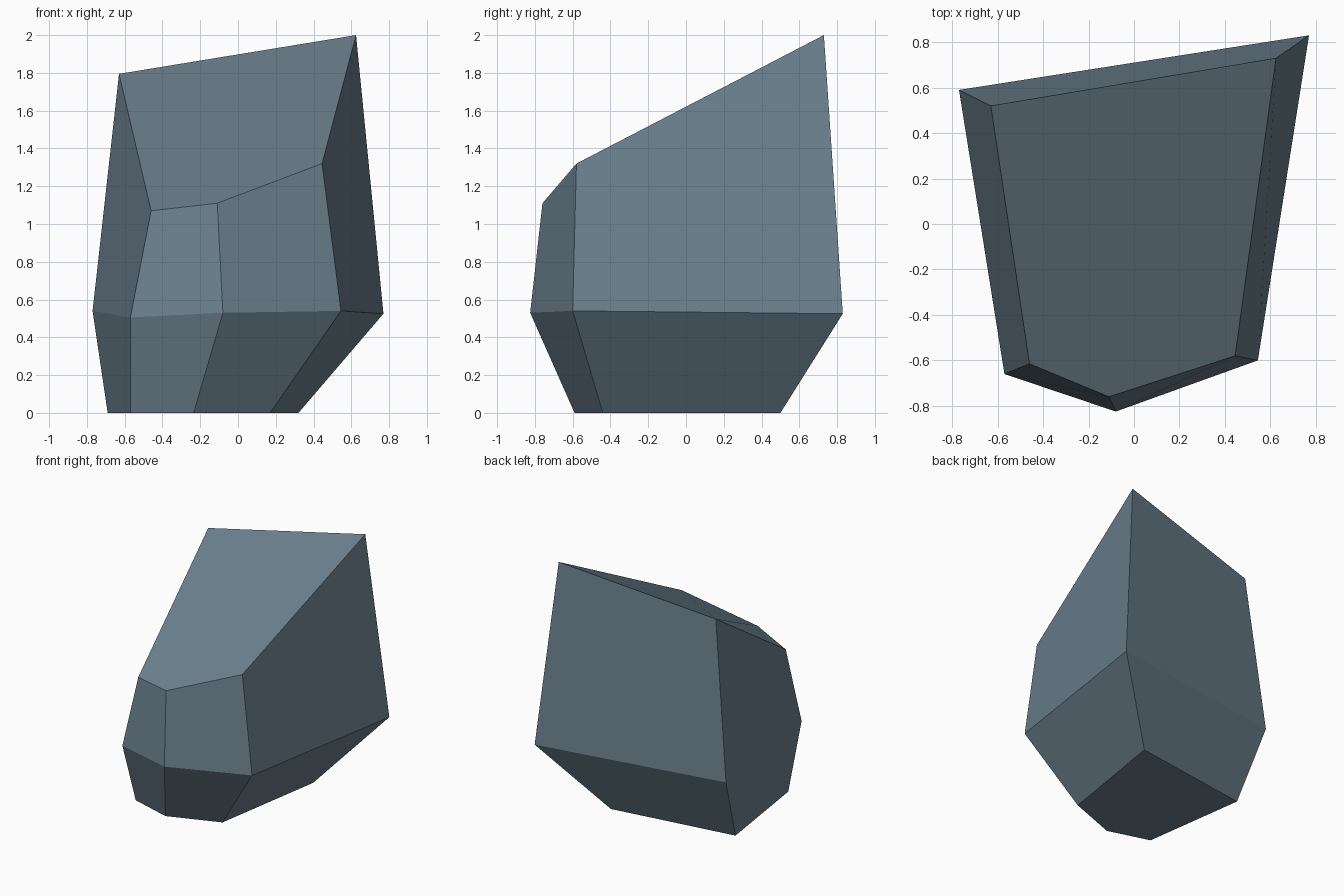
import bpy
import bmesh

if "Cube" in bpy.data.objects:
    bpy.data.objects.remove(bpy.data.objects["Cube"])

# Blue-grey stone colour
stone = bpy.data.materials.new("blue_grey_stone")
stone.diffuse_color = (0.150, 0.220, 0.270, 1.0)
stone.use_nodes = True
stone.node_tree.nodes["Principled BSDF"].inputs["Base Color"].default_value = stone.diffuse_color

# Three five-sided rings, counter-clockwise from the back right corner
rings = [
    [(0.32, 0.50, 0), (-0.69, 0.355, 0), (-0.57, -0.49, 0), (-0.235, -0.59, 0), (0.17, -0.44, 0)],
    [(0.77, 0.83, 0.525), (-0.77, 0.59, 0.54), (-0.57, -0.66, 0.505), (-0.08, -0.825, 0.53), (0.545, -0.60, 0.54)],
    [(0.625, 0.73, 2.0), (-0.63, 0.52, 1.795), (-0.46, -0.615, 1.07), (-0.11, -0.76, 1.11), (0.445, -0.58, 1.32)],
]

# Rock: bridge the rings with quads, then cap both ends
bm = bmesh.new()
loops = [[bm.verts.new(p) for p in ring] for ring in rings]
for low, high in zip(loops, loops[1:]):
    for i in range(5):
        j = (i + 1) % 5
        bm.faces.new((low[i], low[j], high[j], high[i]))
bm.faces.new(loops[0][::-1])
bm.faces.new(loops[-1])
bmesh.ops.recalc_face_normals(bm, faces=bm.faces)

mesh = bpy.data.meshes.new("rock")
bm.to_mesh(mesh)
bm.free()
mesh.materials.append(stone)
rock = bpy.data.objects.new("rock", mesh)
bpy.context.collection.objects.link(rock)
